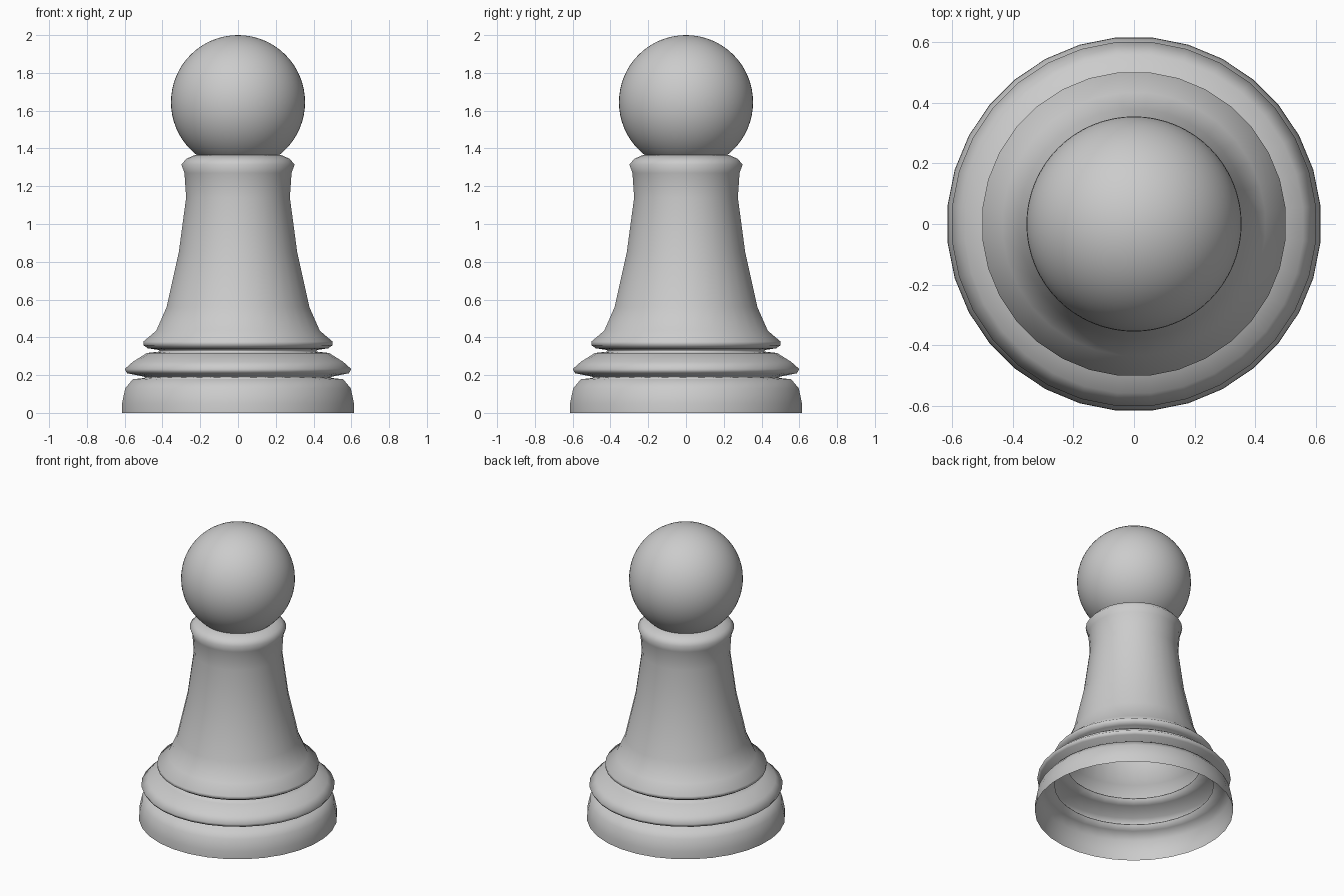
import bpy, bmesh, math

if "Cube" in bpy.data.objects:
    bpy.data.objects.remove(bpy.data.objects["Cube"])

SIDES = 32


def lathe(name, profile):
    """Spin an (radius, z) profile into an open shell around z."""
    bm = bmesh.new()
    rings = []
    for r, z in profile:
        rings.append([bm.verts.new((r * math.cos((i + 0.5) * math.tau / SIDES),
                                    r * math.sin((i + 0.5) * math.tau / SIDES), z))
                      for i in range(SIDES)])
    for low, high in zip(rings, rings[1:]):
        for i in range(SIDES):
            j = (i + 1) % SIDES
            bm.faces.new((low[i], low[j], high[j], high[i]))
    for f in bm.faces:
        f.smooth = True
    mesh = bpy.data.meshes.new(name)
    bm.to_mesh(mesh)
    bm.free()
    obj = bpy.data.objects.new(name, mesh)
    bpy.context.collection.objects.link(obj)
    return obj


# Hollow turned body: foot, two rings, tapered stem and collar
lathe("body", [
    (0.618, 0.0), (0.617, 0.05), (0.60, 0.13), (0.56, 0.178), (0.495, 0.185),
    (0.50, 0.192), (0.59, 0.21), (0.603, 0.232), (0.56, 0.27), (0.485, 0.317),
    (0.415, 0.325), (0.42, 0.333), (0.48, 0.342), (0.503, 0.358), (0.503, 0.378),
    (0.435, 0.435), (0.38, 0.56), (0.315, 0.85), (0.276, 1.14), (0.285, 1.27),
    (0.301, 1.315), (0.275, 1.345), (0.23, 1.365), (0.20, 1.365),
])

# Ball head
bpy.ops.mesh.primitive_uv_sphere_add(segments=64, ring_count=32, radius=0.355,
                                     location=(0, 0, 1.645))
head = bpy.context.object
head.name = "head"
bpy.ops.object.shade_smooth()
